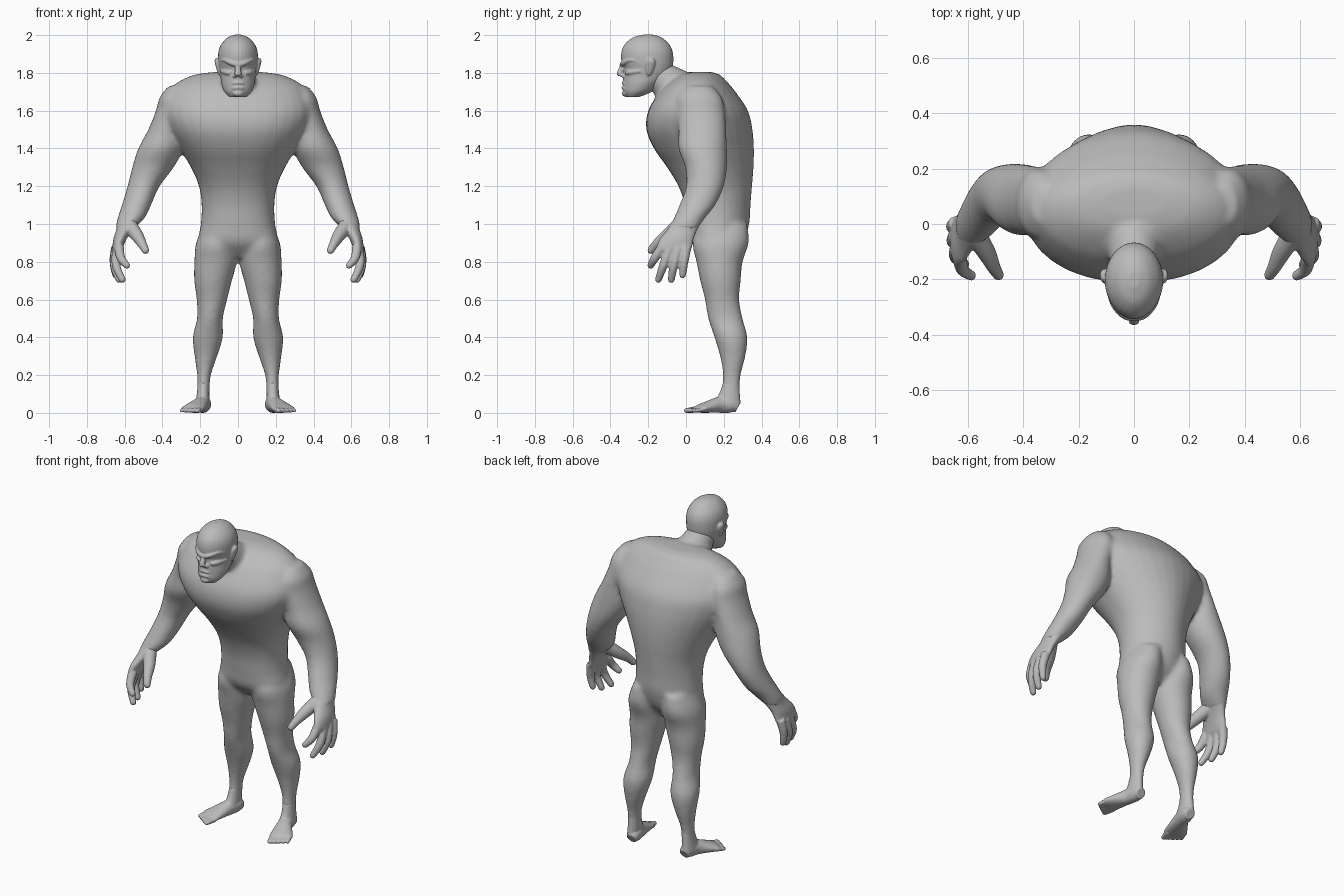
import bpy
import bmesh
import math
from mathutils import Vector

default_cube = bpy.data.objects.get("Cube")
if default_cube:
    bpy.data.objects.remove(default_cube, do_unlink=True)

skin = bpy.data.materials.new("grey skin")
skin.use_nodes = True
skin.diffuse_color = (0.5, 0.5, 0.5, 1)
skin.node_tree.nodes["Principled BSDF"].inputs["Base Color"].default_value = skin.diffuse_color
skin.node_tree.nodes["Principled BSDF"].inputs["Roughness"].default_value = 0.6

SIDES = (1, -1)
SEGMENTS = 32


def resample(keys, steps=5):
    """Smooth curve through key tuples of any length."""
    keys = [Vector(key) for key in keys]
    result = []
    for i in range(len(keys) - 1):
        before, start = keys[max(i - 1, 0)], keys[i]
        end, after = keys[i + 1], keys[min(i + 2, len(keys) - 1)]
        for step in range(steps):
            t = step / steps
            bend = (before * 2 - start * 5 + end * 4 - after) * t * t
            twist = (start * 3 - before - end * 3 + after) * t * t * t
            result.append(start + ((end - before) * t + bend + twist) / 2)
    return result + [keys[-1]]


def skin_rings(bm, rings):
    """Bridge a list of point rings into a closed shell."""
    loops = [[bm.verts.new((p.x, p.y, max(p.z, 0))) for p in ring] for ring in rings]
    faces = [bm.faces.new(loops[0]), bm.faces.new(loops[-1])]
    for low, high in zip(loops, loops[1:]):
        for i in range(SEGMENTS):
            j = (i + 1) % SEGMENTS
            faces.append(bm.faces.new((low[i], low[j], high[j], high[i])))
    bmesh.ops.recalc_face_normals(bm, faces=faces)


def superellipse(front_power, back_power):
    for i in range(SEGMENTS):
        angle = math.tau * i / SEGMENTS
        c, s = math.cos(angle), math.sin(angle)
        power = 2 / (back_power if s > 0 else front_power)
        yield math.copysign(abs(c) ** power, c), math.copysign(abs(s) ** power, s)


def slices(bm, keys, side=1, front=2.0, back=2.0):
    """Level slices: height, x from, x to, y front, y back."""
    rings = []
    for z, x_from, x_to, y_front, y_back in resample(keys):
        middle = Vector(((x_from + x_to) / 2 * side, (y_front + y_back) / 2, z))
        width, depth = abs(x_to - x_from) / 2, abs(y_back - y_front) / 2
        rings.append([middle + Vector((c * width, s * depth, 0))
                      for c, s in superellipse(front, back)])
    skin_rings(bm, rings)


def tube(bm, keys, side=1):
    """Round-ended tube: x, y, z, half width, half height."""
    samples = resample(keys)
    points = [Vector((k[0] * side, k[1], k[2])) for k in samples]
    rings = []
    last = len(points) - 1
    for i, (point, key) in enumerate(zip(points, samples)):
        along = (points[min(i + 1, last)] - points[max(i - 1, 0)]).normalized()
        across = along.cross(Vector((0, 0, 1))).normalized()
        rise = across.cross(along)
        stages = [(0, 1)]
        if i == last:
            stages += [(0.5, 0.85), (0.8, 0.55), (0.95, 0.2)]
        for push, scale in stages:
            centre = point + along * push * min(key[3], key[4])
            rings.append([centre + (across * c * key[3] + rise * s * key[4]) * scale
                          for c, s in superellipse(2, 2)])
    skin_rings(bm, rings)


def finish(name, bm, voxel, smoothing):
    """Fuse the overlapping shells into one smooth surface."""
    mesh = bpy.data.meshes.new(name)
    bm.to_mesh(mesh)
    bm.free()
    mesh.materials.append(skin)
    obj = bpy.data.objects.new(name, mesh)
    bpy.context.collection.objects.link(obj)
    fuse = obj.modifiers.new("fuse", "REMESH")
    fuse.mode = "VOXEL"
    fuse.voxel_size = voxel
    fuse.use_smooth_shade = True
    relax = obj.modifiers.new("relax", "SMOOTH")
    relax.factor = 0.5
    relax.iterations = smoothing
    return obj


# Torso, from the crotch up to the broad shoulders
body = bmesh.new()
torso = [(.82, .16, .1, .23), (.9, .21, .03, .3), (1, .197, .01, .335),
         (1.1, .193, -.005, .342), (1.2, .207, -.04, .35), (1.3, .25, -.1, .358),
         (1.4, .31, -.17, .36), (1.5, .37, -.21, .352), (1.6, .4, -.2, .328),
         (1.7, .365, -.14, .262), (1.75, .32, -.09, .22), (1.79, .23, -.03, .18),
         (1.805, .12, .03, .13)]
slices(body, [(z, -w, w, f, b) for z, w, f, b in torso], front=2.3, back=1.85)

# Neck, leaning forward
tube(body, [(0, .05, 1.63, .14, .12), (0, -.06, 1.72, .105, .108), (0, -.15, 1.79, .08, .08)])

for side in SIDES:
    # Arm, from the shoulder to the wrist
    slices(body, [(1.73, .27, .37, 0, .14), (1.67, .26, .415, -.05, .19),
                  (1.6, .26, .435, -.05, .205), (1.5, .29, .475, -.04, .212),
                  (1.4, .29, .528, -.04, .217), (1.3, .34, .56, -.005, .217),
                  (1.2, .415, .585, 0, .2), (1.1, .46, .615, -.035, .155),
                  (1.03, .495, .638, -.065, .1), (.97, .56, .65, -.09, .06)], side)
    # Leg, from the hip to the ankle
    slices(body, [(1, .02, .18, .07, .325), (.9, .006, .222, .035, .332),
                  (.8, .006, .231, .055, .3), (.7, .032, .232, .075, .29),
                  (.6, .057, .219, .1, .282), (.5, .08, .217, .117, .3),
                  (.4, .08, .24, .15, .325), (.3, .11, .23, .18, .315),
                  (.2, .143, .217, .195, .29), (.12, .15, .215, .19, .285),
                  (.05, .15, .215, .19, .285)], side)
finish("body", body, 0.011, 12)

for side, label in zip(SIDES, ("left", "right")):
    # Palm, thumb and four fingers
    hand = bmesh.new()
    slices(hand, [(1.06, .49, .62, -.03, .1), (1.02, .515, .635, -.065, .085),
                  (.97, .56, .645, -.1, .06), (.92, .59, .66, -.14, .04),
                  (.87, .612, .665, -.155, .03), (.85, .625, .66, -.13, .01)], side)
    tube(hand, [(.58, -.03, 1, .04, .04), (.535, -.1, .94, .034, .034),
                (.508, -.155, .895, .025, .025), (.49, -.185, .86, .02, .02)], side)
    fingers = [((.63, -.125, .88), (.62, -.165, .82), (.588, -.187, .78)),
               ((.64, -.085, .87), (.645, -.12, .78), (.612, -.146, .705)),
               ((.645, -.04, .87), (.655, -.065, .78), (.63, -.078, .705)),
               ((.645, .003, .88), (.658, -.01, .8), (.648, -.018, .73))]
    for joints in fingers:
        tube(hand, [(*p, r, r) for p, r in zip(joints, (.026, .023, .018))], side)
    finish(label + "_hand", hand, 0.006, 4)

    # Foot turned outward, with five toes
    foot = bmesh.new()
    slices(foot, [(.16, .152, .213, .195, .283), (.1, .152, .218, .175, .285),
                  (.05, .15, .225, .14, .29)], side)
    tube(foot, [(.18, .275, .03, .03, .03), (.182, .24, .045, .04, .045),
                (.195, .18, .043, .042, .043), (.22, .12, .032, .056, .032),
                (.24, .075, .022, .066, .022), (.248, .06, .017, .06, .016)], side)
    for toe in range(5):
        offset = 0.0235 * toe - 0.047
        x, y = .245 + offset * .95, .07 + offset * .3
        reach, radius = .054 - .006 * toe, .017 - .0012 * toe
        tube(foot, [(x, y, .018, radius, radius),
                    (x + reach * .3, y - reach, .012, radius, radius * .8)], side)
    finish(label + "_foot", foot, 0.005, 4)

# Skull, tapering to the jaw
head = bmesh.new()
skull = [(1.672, .045, -.315, -.25), (1.7, .072, -.333, -.18), (1.74, .087, -.333, -.135),
         (1.78, .093, -.333, -.09), (1.82, .1, -.328, -.073), (1.86, .105, -.342, -.067),
         (1.91, .104, -.342, -.07), (1.95, .09, -.325, -.088), (1.985, .058, -.285, -.125),
         (2.002, .02, -.23, -.17)]
slices(head, [(z, -w, w, f, b) for z, w, f, b in skull], front=1.9)

# Nose, chin and stern mouth
tube(head, [(0, -.325, 1.85, .013, .013), (0, -.346, 1.81, .016, .016),
            (0, -.352, 1.795, .02, .014)])
tube(head, [(0, -.3, 1.69, .035, .02), (0, -.322, 1.692, .028, .018)])
for side in SIDES:
    tube(head, [(.008, -.338, 1.788, .012, .011), (.02, -.333, 1.784, .01, .01)], side)
    for height, thickness in ((1.748, .009), (1.722, .01)):
        tube(head, [(-.002, -.332, height, thickness, thickness),
                    (.022, -.325, height - .003, thickness, thickness),
                    (.042, -.306, height - .01, .006, .006)], side)
    # Frowning brow and cheekbone
    tube(head, [(-.002, -.338, 1.842, .014, .013), (.035, -.331, 1.852, .013, .013),
                (.07, -.297, 1.868, .011, .011), (.088, -.26, 1.862, .008, .008)], side)
    tube(head, [(.035, -.316, 1.798, .012, .012), (.06, -.295, 1.802, .014, .014),
                (.085, -.245, 1.81, .012, .012)], side)
    # Ear
    slices(head, [(1.785, .085, .1, -.205, -.19), (1.8, .088, .108, -.212, -.18),
                  (1.835, .09, .118, -.216, -.165), (1.862, .09, .124, -.212, -.162),
                  (1.878, .1, .118, -.2, -.172)], side)
finish("head", head, 0.004, 3)
